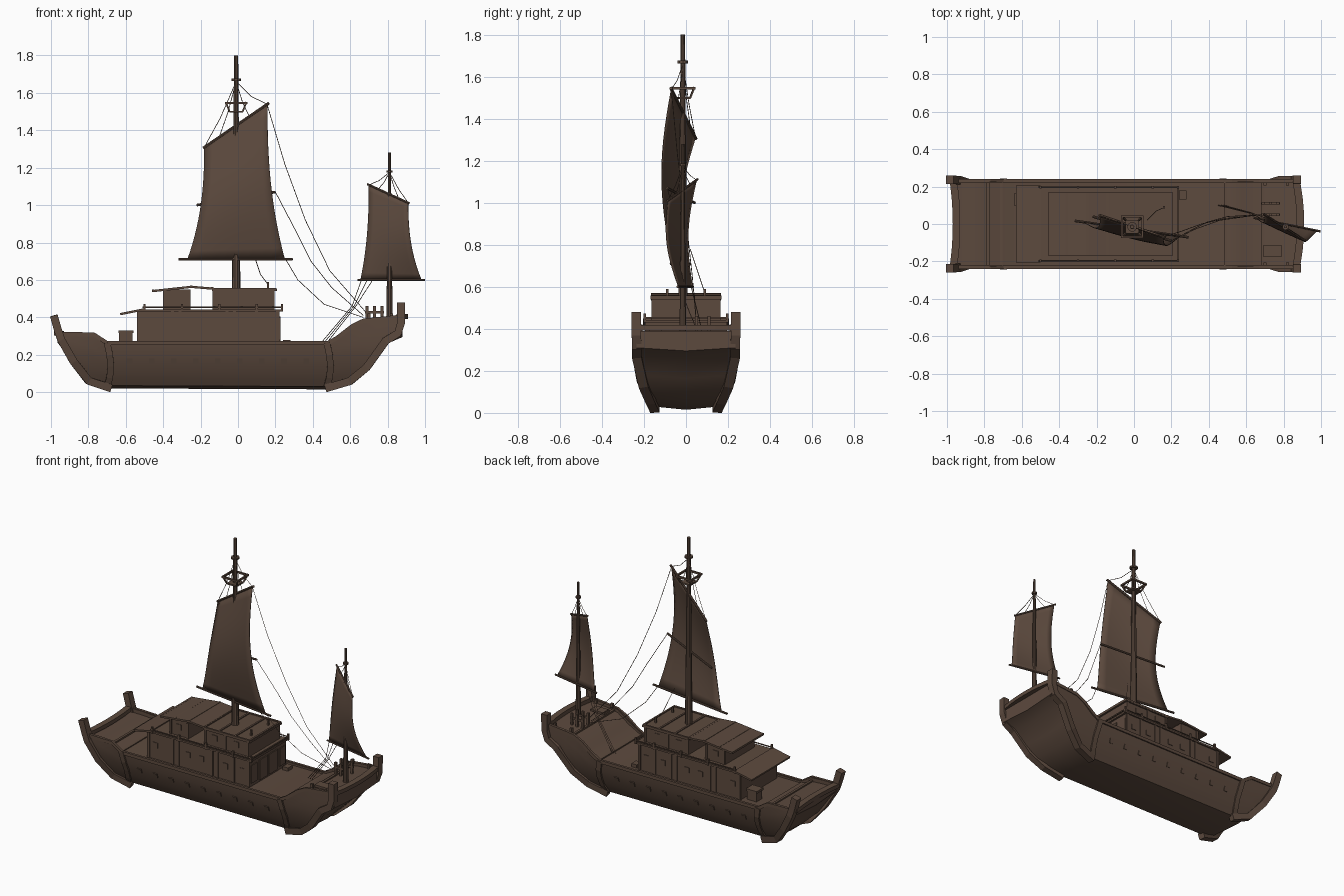
import bpy, bmesh, math
from mathutils import Vector

if "Cube" in bpy.data.objects:
    bpy.data.objects.remove(bpy.data.objects["Cube"])

wood = bpy.data.materials.new("dark_brown_wood")
wood.diffuse_color = (0.108, 0.068, 0.048, 1)
wood.use_nodes = True
wood.node_tree.nodes["Principled BSDF"].inputs["Base Color"].default_value = wood.diffuse_color
X, Y, Z = Vector((1, 0, 0)), Vector((0, 1, 0)), Vector((0, 0, 1))


def finish(name, bm, smooth=False):
    bmesh.ops.recalc_face_normals(bm, faces=bm.faces)
    if smooth:
        for e in bm.edges:
            e.smooth = len(e.link_faces) < 2 or e.calc_face_angle(0) < math.radians(32)
    me = bpy.data.meshes.new(name)
    bm.to_mesh(me)
    bm.free()
    me.materials.append(wood)
    for p in me.polygons:
        p.use_smooth = smooth
    ob = bpy.data.objects.new(name, me)
    bpy.context.collection.objects.link(ob)
    return ob


def loft(name, rings, smooth=False):
    bm = bmesh.new()
    rows = [[bm.verts.new(p) for p in r] for r in rings]
    n = len(rows[0])
    for a, b in zip(rows, rows[1:]):
        for i in range(n):
            bm.faces.new((a[i], a[(i + 1) % n], b[(i + 1) % n], b[i]))
    bm.faces.new(rows[0])
    bm.faces.new(rows[-1])
    return finish(name, bm, smooth)


def sweep(name, pts, section, side=Y, scales=None):
    """Carry a flat section (side, normal offsets) along a path."""
    pts = [Vector(p) for p in pts]
    rings = []
    for i, p in enumerate(pts):
        t = (pts[min(i + 1, len(pts) - 1)] - pts[max(i - 1, 0)]).normalized()
        nrm = t.cross(side).normalized()
        s = nrm.cross(t)
        k = scales[i] if scales else 1
        rings.append([p + s * a * k + nrm * b * k for a, b in section])
    return loft(name, rings)


def rect(w, h):
    return [(-w / 2, -h / 2), (w / 2, -h / 2), (w / 2, h / 2), (-w / 2, h / 2)]


def ngon(r, n=8):
    return [(r * math.cos(2 * math.pi * i / n), r * math.sin(2 * math.pi * i / n)) for i in range(n)]


def box(name, x0, x1, y0, y1, z0, z1):
    ym, zm = (y0 + y1) / 2, (z0 + z1) / 2
    return sweep(name, [(x0, ym, zm), (x1, ym, zm)], rect(y1 - y0, z1 - z0))


def rope(name, *pts):
    return sweep(name, pts, ngon(0.0018, 4), Y)


def spar(name, a, b, r):
    return sweep(name, [a, b], ngon(r, 8), Z)


def half_width(z):
    prof = [(-.1, .13), (0, .142), (.03, .15), (.1, .19), (.2, .225), (.27, .234), (.6, .24)]
    for (a, wa), (b, wb) in zip(prof, prof[1:]):
        if z <= b:
            return wa + (wb - wa) * (z - a) / (b - a)


# Hull: stations of x, keel height, rail height, deck depth below rail
stations = [(-.965, .28, .32, .02), (-.92, .22, .32, .025), (-.86, .125, .32, .025),
            (-.78, .06, .315, .025), (-.70, .035, .27, .012), (.48, .03, .27, .012),
            (.58, .06, .33, .02), (.66, .105, .385, .02), (.73, .18, .4, .02),
            (.80, .275, .405, .02), (.88, .31, .41, .02)]
rings = []
for x, zb, zt, d in stations:
    half = [(half_width(zb + (zt - zb) * k), zb + (zt - zb) * k) for k in (0, .15, .3, .5, .7, 1)]
    w = half_width(zt) - .016
    half += [(w, zt), (w, zt - d)]
    rings.append([(x, 0, zb - .015)] + [(x, y, z) for y, z in half] + [(x, -y, z) for y, z in reversed(half)])
loft("hull", rings, True)

# Corner beams with horns, sheer rails, side ribs and port lids
stern_path = [(-.68, .021), (-.80, .062), (-.88, .165), (-.945, .28), (-.962, .33), (-.985, .41)]
bow_path = [(.47, .021), (.60, .060), (.69, .135), (.79, .275), (.855, .315), (.872, .37), (.872, .48)]
for s in (-1, 1):
    for name, path in (("stern_corner_beam", stern_path), ("bow_corner_beam", bow_path)):
        sweep(name, [(x, s * half_width(z), z) for x, z in path], rect(.045, .042))
    for name, path in (("bow_rail", [(.48, .262), (.53, .29), (.61, .352), (.67, .382), (.86, .402)]),
                       ("stern_rail", [(-.7, .262), (-.77, .308), (-.955, .312)]),
                       ("waist_rail", [(-.7, .262), (.48, .262)])):
        sweep(name, [(x, s * .232, z) for x, z in path], rect(.016, .022))
    for x0, d in ((-.70, .02), (.475, .02)):
        zs = [.03, .08, .14, .2, .265]
        sweep("hull_rib", [(x0 + d * math.sin(math.pi * i / 4), s * half_width(z), z) for i, z in enumerate(zs)],
              rect(.035, .02), X)
    for i in range(9):
        x = -.58 + i * .118
        sweep("port_lid", [(x, s * (half_width(z) + .001), z) for z in (.15, .18)], rect(.03, .008), X)

# Curved end beams and deck cross beams
for name, x, z, d in (("stern_cross_beam", -.965, .315, .016), ("bow_cross_beam", .868, .405, .022)):
    sweep(name, [(x + d * (1 - t * t), t * .23, z) for t in (-1, -.6, -.3, 0, .3, .6, 1)], rect(.04, .026), X)
for x, z in ((-.71, .262), (-.78, .296), (.49, .264), (.69, .378)):
    box("deck_beam", x - .008, x + .008, -.22, .22, z - .008, z + .003)

# Lower cabin with posts, shutters, roof edge and stern awning
box("lower_cabin", -.54, .222, -.188, .188, .25, .432)
sweep("lower_cabin_roof", [(-.52, 0, .437), (.235, 0, .437)], rect(.396, .012))
sweep("stern_awning", [(-.63, 0, .417), (-.5, 0, .443)], rect(.41, .012))
for s in (-1, 1):
    for x in (-.53, -.35, -.31, -.06, -.02, .1, .212):
        box("cabin_post", x - .008, x + .008, s * .189 - .005, s * .189 + .005, .255, .432)
    for x in (-.48, -.24, -.14, .04, .16):
        box("cabin_shutter", x - .018, x + .018, s * .189 - .003, s * .189 + .003, .335, .37)
    # balcony rail round the cabin roof
    spar("balcony_rail", (-.51, s * .196, .453), (.24, s * .196, .453), .004)
    for x in (-.5, -.3, -.1, .1, .235):
        box("rail_post", x - .006, x + .006, s * .196 - .006, s * .196 + .006, .43, .472)
    box("front_door_panel", .222, .228, s * .05 - .045, s * .05 + .045, .27, .405)
    box("front_corner_panel", .222, .227, s * .15 - .03, s * .15 + .03, .28, .4)
sweep("front_balcony_rail", [(.235, -.196, .453), (.235, .196, .453)], rect(.008, .008), X)

# Upper cabin: stern room, open gallery, forward room
box("upper_stern_room", -.40, -.255, -.155, .155, .43, .55)
box("upper_front_room", -.135, .195, -.16, .16, .43, .545)
sweep("upper_roof", [(-.46, 0, .54), (-.25, 0, .563), (-.13, 0, .553)], rect(.335, .012))
box("front_room_roof", -.14, .208, -.168, .168, .54, .552)
for x, z in ((-.455, .543), (-.36, .553), (-.25, .566), (-.14, .556), (-.03, .553), (.09, .553), (.2, .553)):
    box("roof_batten", x - .006, x + .006, -.167, .167, z - .008, z + .005)
for s in (-1, 1):
    box("roof_side_rail", -.135, .205, s * .163 - .006, s * .163 + .006, .545, .558)
    for x in (-.39, -.262, -.128, .02, .188):
        y = .157 if x < -.2 else .161
        box("upper_post", x - .007, x + .007, s * y - .004, s * y + .004, .43, .545)
    for x in (-.33, -.06, .1):
        y = .156 if x < -.2 else .161
        box("upper_window", x - .02, x + .02, s * y - .003, s * y + .003, .485, .52)
    box("roof_bitt", .155, .167, s * .09 - .006, s * .09 + .006, .55, .59)

# Deck fittings
box("stern_chest", -.635, -.565, .1, .16, .255, .325)
box("stern_chest_lid", -.64, -.56, .095, .165, .315, .33)
box("bow_hatch", .69, .79, -.175, -.115, .38, .395)
box("deck_cleat", .24, .28, .13, .18, .25, .28)
for x in (.69, .73, .77):
    for y in (.05, .11):
        box("bow_bitt", x - .007, x + .007, y - .007, y + .007, .38, .46)
for y in (.05, .11):
    box("bow_bitt_bar", .68, .78, y - .005, y + .005, .42, .434)
for s in (-1, 1):
    for x in (.7, .82):
        box("rail_cleat", x - .008, x + .008, s * .215 - .008, s * .215 + .008, .39, .42)


def mast(name, x, y, z0, z1, r, collar):
    sweep(name + "_mast", [(x, y, z0), (x, y, (z0 + z1) / 2), (x, y, z1)], ngon(r, 10), X, [1, .7, .42])
    sweep(name + "_mast_collar", [(x, y, collar - .006), (x, y, collar + .006)], ngon(r, 10), X)


mast("main", -.01, -.015, .25, 1.8, .026, 1.67)
mast("fore", .81, -.015, .36, 1.28, .017, 1.18)

# Crow's nest: floor, top rail and splayed posts
cx, cy = -.01, -.015
box("nest_floor", cx - .036, cx + .036, cy - .036, cy + .036, 1.494, 1.504)
for s in (-1, 1):
    box("nest_rail_long", cx - .06, cx + .06, cy + s * .055 - .005, cy + s * .055 + .005, 1.54, 1.552)
    box("nest_rail_cross", cx + s * .055 - .005, cx + s * .055 + .005, cy - .055, cy + .055, 1.54, 1.552)
    for q in (-1, 1):
        sweep("nest_post", [(cx + s * .035, cy + q * .035, 1.5), (cx + s * .055, cy + q * .055, 1.55)], rect(.009, .009))


def sail(name, tl, tr, bl, br, belly):
    """Cloth flared toward the foot and blown out toward the front."""
    tl, tr, bl, br = map(Vector, (tl, tr, bl, br))
    bm = bmesh.new()
    n, m = 8, 14
    rows = []
    for j in range(m + 1):
        v = j / m
        row = []
        for i in range(n + 1):
            top, bot = tl.lerp(tr, i / n), bl.lerp(br, i / n)
            p = bot.lerp(top, v)
            p.x = top.x + (bot.x - top.x) * (1 - v) ** 2.4
            p.y += belly * math.sin(math.pi * v) * (1 + .2 * math.sin(math.pi * i / n))
            row.append(bm.verts.new(p))
        rows.append(row)
    for a, b in zip(rows, rows[1:]):
        for i in range(n):
            bm.faces.new((a[i], a[i + 1], b[i + 1], b[i]))
    ob = finish(name, bm, True)
    mod = ob.modifiers.new("cloth_thickness", "SOLIDIFY")
    mod.thickness, mod.offset = .004, 0


# Sails and their yards
sail("main_sail", (-.18, .045, 1.31), (.157, -.07, 1.54), (-.27, .01, .712), (.25, -.065, .712), -.048)
spar("main_upper_yard", (-.185, .047, 1.305), (.165, -.072, 1.545), .008)
spar("main_lower_yard", (-.317, .017, .71), (.292, -.071, .71), .007)
spar("main_middle_spar", (-.22, .04, 1.0), (.2, -.09, 1.07), .007)
sail("fore_sail", (.70, .05, 1.108), (.91, -.085, 1.012), (.655, .03, .603), (.98, -.037, .603), -.03)
spar("fore_upper_yard", (.692, .055, 1.112), (.915, -.088, 1.01), .006)
spar("fore_lower_yard", (.64, .033, .6), (.998, -.04, .6), .006)

# Rigging
rope("brace_upper", (.155, -.07, 1.54), (.25, -.04, 1.22), (.36, 0, .92), (.49, .03, .65), (.69, .05, .42))
rope("brace_middle", (.2, -.09, 1.07), (.31, -.03, .86), (.39, .01, .7), (.5, .04, .56), (.67, .05, .41))
rope("brace_lower", (.255, -.066, .71), (.32, -.03, .6), (.46, .02, .47), (.67, .05, .4))
rope("roof_sheet", (.07, .02, .78), (.12, .07, .63), (.165, .09, .57))
for i, x in enumerate((.66, .69, .72)):
    rope("fore_sheet", (x, .025, .6), (.61 + i * .01, .06, .46), (.45 + i * .015, .1, .27))
for a in ((.155, -.07, 1.54), (.06, -.04, 1.475), (-.18, .045, 1.31), (-.1, .02, 1.365)):
    rope("main_lift", (-.01, -.015, 1.66), ((a[0] - .01) / 2, (a[1] - .015) / 2, (a[2] + 1.66) / 2 - .02), a)
for a in ((.70, .05, 1.108), (.75, .02, 1.086), (.86, -.05, 1.034), (.91, -.085, 1.012)):
    rope("fore_lift", (.81, -.015, 1.175), ((a[0] + .81) / 2, (a[1] - .015) / 2, (a[2] + 1.175) / 2 - .01), a)
